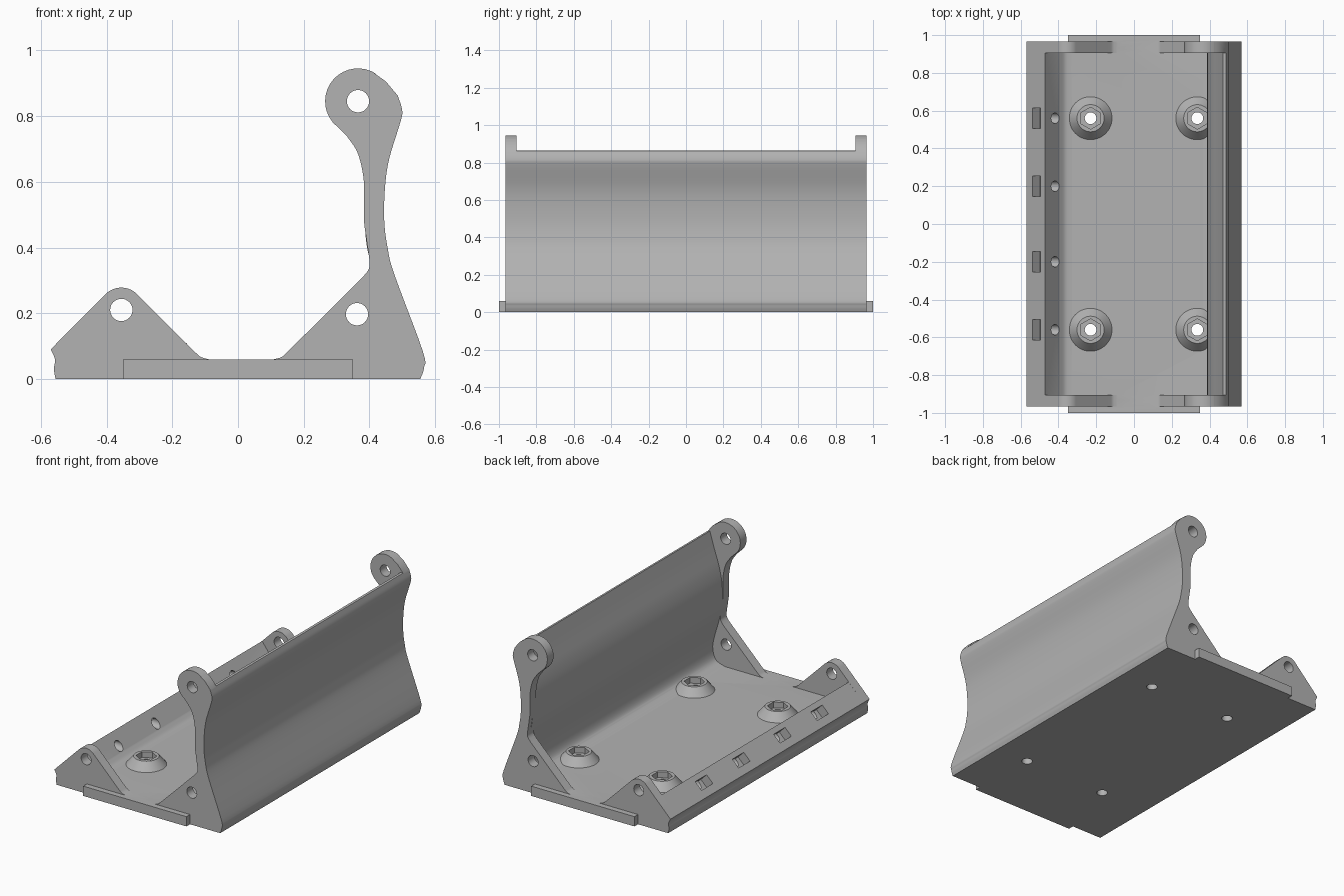
import bpy, bmesh, math
from mathutils import Matrix, Vector

cube = bpy.data.objects.get("Cube")
if cube:
    bpy.data.objects.remove(cube, do_unlink=True)

grey = bpy.data.materials.new("plain grey")
grey.use_nodes = True
colour = (0.45, 0.45, 0.45, 1)
grey.diffuse_color = colour
grey.node_tree.nodes["Principled BSDF"].inputs["Base Color"].default_value = colour


def make(name, bm):
    bmesh.ops.recalc_face_normals(bm, faces=bm.faces)
    mesh = bpy.data.meshes.new(name)
    bm.to_mesh(mesh)
    bm.free()
    mesh.materials.append(grey)
    obj = bpy.data.objects.new(name, mesh)
    bpy.context.collection.objects.link(obj)
    return obj


def prism(name, profile, y0, y1):
    """Extrude an (x, z) profile along y."""
    bm = bmesh.new()
    face = bm.faces.new([bm.verts.new((x, y0, z)) for x, z in profile])
    new = bmesh.ops.extrude_face_region(bm, geom=[face])["geom"]
    verts = [v for v in new if isinstance(v, bmesh.types.BMVert)]
    bmesh.ops.translate(bm, verts=verts, vec=(0, y1 - y0, 0))
    return make(name, bm)


def block(name, centre, size, tilt=0):
    bm = bmesh.new()
    matrix = Matrix.Translation(centre) @ Matrix.Rotation(tilt, 4, "Y") @ Matrix.Diagonal((*size, 1))
    bmesh.ops.create_cube(bm, size=1, matrix=matrix)
    return make(name, bm)


def rod(name, centre, axis, length, r1, r2=None, sides=32):
    bm = bmesh.new()
    turn = Vector((0, 0, 1)).rotation_difference(Vector(axis)).to_matrix().to_4x4()
    bmesh.ops.create_cone(bm, cap_ends=True, segments=sides, radius1=r1,
                          radius2=r1 if r2 is None else r2, depth=length,
                          matrix=Matrix.Translation(centre) @ turn)
    return make(name, bm)


def curve(points, steps=5):
    """Smooth curve through the points."""
    p = [Vector(q) for q in points]
    p = [2 * p[0] - p[1]] + p + [2 * p[-1] - p[-2]]
    out = []
    for a, b, c, d in zip(p, p[1:], p[2:], p[3:]):
        for i in range(steps):
            t = i / steps
            out.append((2 * b + (c - a) * t + (2 * a - 5 * b + 4 * c - d) * t * t
                        + (3 * b - a - 3 * c + d) * t ** 3) / 2)
    return [tuple(q) for q in out] + [tuple(points[-1])]


def arc(cx, cz, r, start, end, steps=16):
    angles = [math.radians(start + (end - start) * i / steps) for i in range(steps + 1)]
    return [(cx + r * math.cos(a), cz + r * math.sin(a)) for a in angles]


def combine(body, parts, operation):
    for part in parts:
        mod = body.modifiers.new(part.name, "BOOLEAN")
        mod.operation = operation
        mod.solver = "EXACT"
        mod.object = part
        bpy.context.view_layer.objects.active = body
        bpy.ops.object.modifier_apply(modifier=mod.name)
        bpy.data.objects.remove(part, do_unlink=True)


# Shared outer outlines of the tall wall and the low rail
wall_outer = curve([(.555, 0), (.566, .035), (.562, .085), (.475, .32), (.455, .4), (.445, .48),
                    (.447, .58), (.46, .67), (.495, .785), (.499, .82), (.486, .862)])
rail_outer = curve([(-.57, .09), (-.557, .06), (-.56, .03), (-.555, 0)])

# Long tray: floor, thin curved wall and rail
wall_inner = curve([(.472, .864), (.44, .76), (.408, .66), (.39, .57), (.387, .48), (.391, .41),
                    (.41, .33), (.442, .22), (.452, .15), (.43, .085), (.37, .06)])
rail_inner = curve([(-.33, .06), (-.365, .067), (-.395, .09)]) + [(-.47, .19)]
tray = prism("cradle_body", wall_outer + wall_inner + rail_inner + rail_outer, -.935, .935)

# End plates with round lugs
plate = (wall_outer + curve([(.45, .905), (.415, .93)], 2)
         + arc(.365, .845, .1, 55, 220)
         + curve([(.332, .738), (.365, .685), (.383, .6), (.383, .49), (.39, .43),
                  (.4, .36), (.398, .335), (.38, .31)])
         + curve([(.15, .082), (.133, .067), (.11, .06)])
         + curve([(-.09, .06), (-.113, .067), (-.13, .081)])
         + arc(-.355, .21, .068, 45, 135) + rail_outer)
parts = [prism("end_plate", plate, min(s * .905, s * .965), max(s * .905, s * .965)) for s in (-1, 1)]

# End tabs
parts += [block("end_tab", (0, s * .965, .03), (.7, .07, .06)) for s in (-1, 1)]

# Screw bosses
screws = [(x, y) for x in (-.23, .335) for y in (-.56, .56)]
for x, y in screws:
    parts.append(rod("boss", (x, y, .08), (0, 0, 1), .06, .122, .072, 48))
combine(tray, parts, "UNION")

# Hex sockets and screw holes
cutters = []
for x, y in screws:
    cutters.append(rod("hex_socket", (x, y, .12), (0, 0, 1), .09, .058, sides=6))
    cutters.append(rod("screw_hole", (x, y, .05), (0, 0, 1), .3, .031))

# Pivot holes through both end plates
for x, z in ((.365, .845), (.362, .197), (-.355, .21)):
    cutters.append(rod("pivot_hole", (x, 0, z), (0, 1, 0), 2.4, .034))

# Nut pockets and cross holes in the rail
for y in (-.56, -.2, .2, .56):
    cutters.append(block("nut_pocket", (-.515, y, .145), (.06, .11, .11), -math.pi / 4))
    cutters.append(rod("rail_hole", (-.42, y, .12), (1, 0, 0), .13, .028, sides=24))
combine(tray, cutters, "DIFFERENCE")

bpy.ops.object.select_all(action="DESELECT")
tray.select_set(True)
bpy.context.view_layer.objects.active = tray
bpy.ops.object.shade_smooth_by_angle(angle=math.radians(30))
